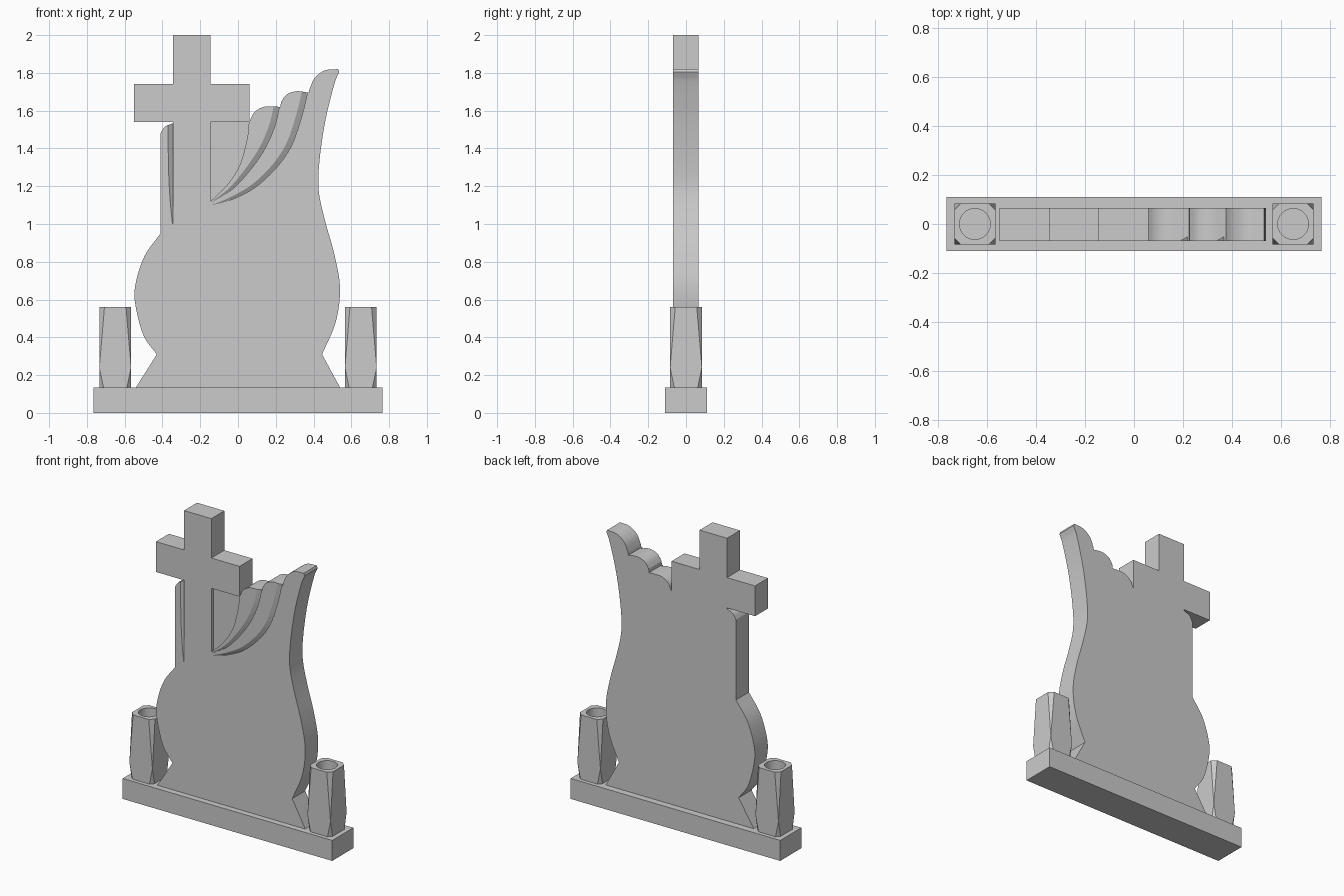
import bpy, bmesh, math
from mathutils import Vector

if "Cube" in bpy.data.objects:
    bpy.data.objects.remove(bpy.data.objects["Cube"])

FRONT, BACK = -0.07, 0.065


def finish(name, bm):
    bmesh.ops.recalc_face_normals(bm, faces=bm.faces)
    me = bpy.data.meshes.new(name)
    bm.to_mesh(me)
    bm.free()
    ob = bpy.data.objects.new(name, me)
    bpy.context.collection.objects.link(ob)
    return ob


def curve(pts, n=6):
    """Smooth curve through (x, z) points."""
    p = [Vector(q) for q in pts]
    p = [2 * p[0] - p[1]] + p + [2 * p[-1] - p[-2]]
    out = []
    for a, b, c, d in zip(p, p[1:], p[2:], p[3:]):
        for i in range(n):
            t = i / n
            out.append(0.5 * (2 * b + (c - a) * t + (2 * a - 5 * b + 4 * c - d) * t * t
                              + (3 * b - a - 3 * c + d) * t ** 3))
    return out + [p[-2]]


def prism(name, outline, y0, y1):
    bm = bmesh.new()
    f = bm.faces.new([bm.verts.new((x, y0, z)) for x, z in outline])
    ext = bmesh.ops.extrude_face_region(bm, geom=[f])
    verts = [v for v in ext["geom"] if isinstance(v, bmesh.types.BMVert)]
    bmesh.ops.translate(bm, verts=verts, vec=(0, y1 - y0, 0))
    return finish(name, bm)


def groove(name, path, width, depth):
    """Tapering wedge cutter: sloped on its left side, upright along the path."""
    bm = bmesh.new()
    rings = []
    for i, p in enumerate(path):
        d = (path[min(i + 1, len(path) - 1)] - path[max(i - 1, 0)]).normalized()
        k = 1 - 0.93 * (i / (len(path) - 1)) ** 3
        side = Vector((d.y, -d.x))
        if side.x > 0:
            side = -side
        w, dp = width * k, depth * k
        a = p + side * w * (1 + 0.01 / dp)
        rings.append([bm.verts.new((a.x, FRONT - 0.01, a.y)),
                      bm.verts.new((p.x, FRONT - 0.01, p.y)),
                      bm.verts.new((p.x, FRONT + dp, p.y))])
    for r, s in zip(rings, rings[1:]):
        for j in range(3):
            k = (j + 1) % 3
            bm.faces.new((r[j], r[k], s[k], s[j]))
    bm.faces.new(rings[0])
    bm.faces.new(rings[-1])
    return finish(name, bm)


def cut(ob, cutter):
    mod = ob.modifiers.new("cut", "BOOLEAN")
    mod.operation, mod.solver, mod.object = "DIFFERENCE", "EXACT", cutter
    bpy.context.view_layer.objects.active = ob
    bpy.ops.object.modifier_apply(modifier=mod.name)
    bpy.data.objects.remove(cutter, do_unlink=True)


def smooth(ob, angle):
    bpy.ops.object.select_all(action="DESELECT")
    ob.select_set(True)
    bpy.context.view_layer.objects.active = ob
    bpy.ops.object.shade_smooth_by_angle(angle=math.radians(angle))


# Plinth
prism("plinth", [(-0.765, 0), (0.765, 0), (0.765, 0.135), (-0.765, 0.135)], -0.11, 0.11)

# Headstone outline: foot, left bulge, strip, cross, three feathers, right edge
V = Vector
outline = [V((-0.54, 0.135))]
outline += curve([(-0.43, 0.31), (-0.50, 0.41), (-0.543, 0.57), (-0.543, 0.68),
                  (-0.495, 0.83), (-0.41, 0.95)])
outline += curve([(-0.41, 1.48), (-0.387, 1.515), (-0.345, 1.533)], 4)
outline += [V(p) for p in [(-0.345, 1.54), (-0.55, 1.54), (-0.55, 1.74), (-0.345, 1.74),
                           (-0.345, 2.0), (-0.145, 2.0), (-0.145, 1.74), (0.06, 1.74)]]
outline += curve([(0.06, 1.54), (0.085, 1.59), (0.13, 1.618), (0.175, 1.622), (0.225, 1.62)], 4)
outline += curve([(0.227, 1.645), (0.257, 1.685), (0.31, 1.703), (0.375, 1.695)], 4)
outline += curve([(0.377, 1.71), (0.405, 1.772), (0.46, 1.813), (0.53, 1.82)], 4)
outline += curve([(0.536, 1.805), (0.51, 1.74), (0.463, 1.55), (0.432, 1.34), (0.427, 1.18),
                  (0.46, 1.02), (0.51, 0.84), (0.54, 0.66), (0.517, 0.48), (0.445, 0.31)])
outline += [V((0.54, 0.135))]
stone = prism("headstone", outline, FRONT, BACK)

# Sunken panel between the cross and the first feather
panel = curve([(0.058, 1.54), (0.048, 1.45), (0.01, 1.315), (-0.055, 1.21), (-0.145, 1.12)])
cut(stone, prism("panel_cutter", panel + [V((-0.145, 1.54))], FRONT - 0.02, FRONT + 0.02))

# Grooves between the feathers, and the one beside the cross
paths = [
    curve([(0.223, 1.64), (0.195, 1.52), (0.14, 1.395), (0.06, 1.28), (-0.035, 1.18), (-0.14, 1.113)]),
    curve([(0.373, 1.72), (0.34, 1.58), (0.285, 1.42), (0.205, 1.30), (0.085, 1.19),
           (-0.045, 1.125), (-0.135, 1.10)]),
    [V((-0.345, 1.539 - 0.539 * i / 8)) for i in range(9)],
]
for path, width in zip(paths, (0.03, 0.03, 0.025)):
    cut(stone, groove("groove_cutter", path, width, 0.018))
smooth(stone, 25)

# Vases: square at the waist, corners cut away towards top and bottom
R = 0.084
for side, label in ((-1, "left"), (1, "right")):
    bm = bmesh.new()
    rings = []
    for z, c in ((0.135, 0.022), (0.24, 0.0), (0.56, 0.027)):
        h = R - c
        pts = [(h, -R), (R, -h), (R, h), (h, R), (-h, R), (-R, h), (-R, -h), (-h, -R)]
        rings.append([bm.verts.new((side * 0.65 + x, y, z)) for x, y in pts])
    for r, s in zip(rings, rings[1:]):
        for j in range(8):
            k = (j + 1) % 8
            bm.faces.new((r[j], r[k], s[k], s[j]))
    bm.faces.new(rings[0])
    bm.faces.new(rings[-1])
    bmesh.ops.remove_doubles(bm, verts=bm.verts, dist=1e-5)
    vase = finish(label + "_vase", bm)
    bpy.ops.mesh.primitive_cylinder_add(vertices=32, radius=0.063, depth=0.4,
                                        location=(side * 0.65, 0, 0.56))
    cut(vase, bpy.context.object)
    smooth(vase, 12)
